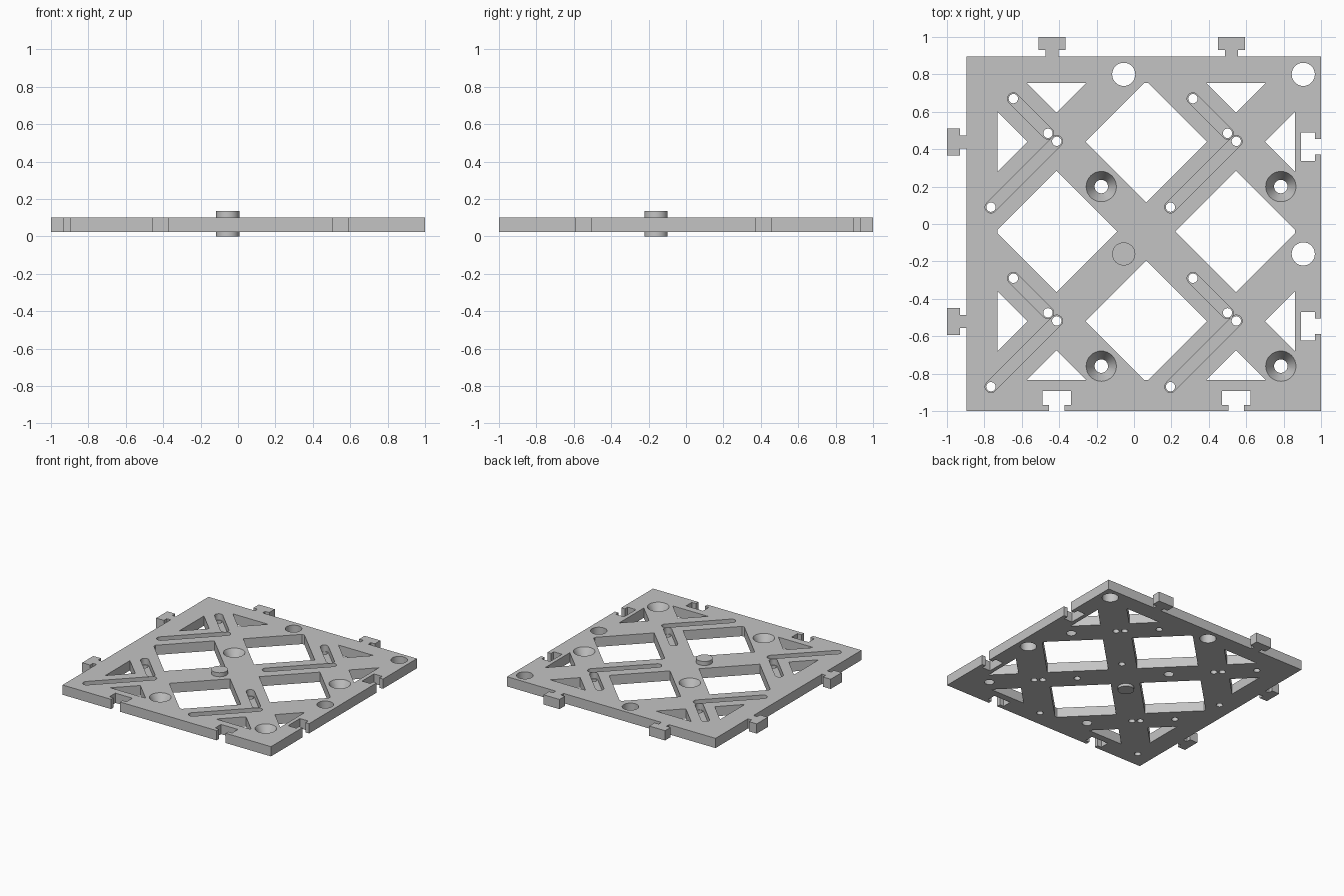
import bpy, bmesh, math
from mathutils import Vector

cube = bpy.data.objects.get("Cube")
if cube:
    bpy.data.objects.remove(cube, do_unlink=True)

BOTTOM, TOP = 0.022, 0.102
LATTICE = Vector((0.065, -0.04))
PITCH = 0.48

grey = bpy.data.materials.new("light grey plastic")
grey.use_nodes = True
colour = (0.55, 0.55, 0.55, 1)
grey.diffuse_color = colour
grey.node_tree.nodes["Principled BSDF"].inputs["Base Color"].default_value = colour


def add_loft(bm, lower, upper, z0, z1):
    """Closed solid between two outlines with equal point counts."""
    a = [bm.verts.new((x, y, z0)) for x, y in lower]
    b = [bm.verts.new((x, y, z1)) for x, y in upper]
    bm.faces.new(a[::-1])
    bm.faces.new(b)
    for i in range(len(a)):
        j = (i + 1) % len(a)
        bm.faces.new((a[i], a[j], b[j], b[i]))


def make_object(name, solids):
    bm = bmesh.new()
    for solid in solids:
        add_loft(bm, *solid)
    bmesh.ops.recalc_face_normals(bm, faces=bm.faces)
    mesh = bpy.data.meshes.new(name)
    bm.to_mesh(mesh)
    bm.free()
    mesh.materials.append(grey)
    obj = bpy.data.objects.new(name, mesh)
    bpy.context.collection.objects.link(obj)
    return obj


def arc(c, r, start=0.0, sweep=math.tau, n=32):
    return [(c[0] + r * math.cos(start + sweep * i / n),
             c[1] + r * math.sin(start + sweep * i / n)) for i in range(n)]


def slot(p, q, r):
    a = math.atan2(q[1] - p[1], q[0] - p[0])
    end = arc(q, r, a - math.pi / 2, math.pi * 16 / 15, 16)
    return end + arc(p, r, a + math.pi / 2, math.pi * 16 / 15, 16)


def tee(c, edge, step, end, neck, head):
    """T-shaped detour along an edge, as (along, across) pairs."""
    half = [(-neck, edge), (-neck, step), (-head, step), (-head, end)]
    return [(c + s, t) for s, t in half] + [(c - s, t) for s, t in half[::-1]]


def clip(points, axis, limit, sign):
    """Keep the part of a polygon on the inner side of a limit."""
    out = []
    for i, q in enumerate(points):
        p = points[i - 1]
        dp, dq = sign * (limit - p[axis]), sign * (limit - q[axis])
        if dp * dq < 0:
            out.append(p.lerp(q, dp / (dp - dq)))
        if dq >= 0:
            out.append(q)
    return out


# Plate outline: sockets on the front and left, tabs on the back and right
socket = (-1, -0.967, -0.892, 0.041, 0.077)
tab = (0.895, 0.929, 1, 0.035, 0.072)
outline = [(-0.895, -1)]
for c in (-0.413, 0.547):
    outline += tee(c, *socket)
outline.append((1, -1))
for c in (-0.547, 0.413):
    outline += [(-v, u) for u, v in tee(c, *socket)]
outline.append((1, 0.895))
for c in (0.522, -0.438):
    outline += tee(c, *tab)[::-1]
outline.append((-0.895, 0.895))
for c in (0.438, -0.522):
    outline += [(-v, u) for u, v in tee(c, *tab)[::-1]]
plate = make_object("lattice_plate", [(outline, outline, BOTTOM, TOP)])

# Diamond windows, trimmed to triangles at the frame
through = []
for i in range(-2, 3):
    for j in range(-2, 3):
        if (i + j) % 2 == 0:
            continue
        c = LATTICE + Vector((i, j)) * PITCH
        shape = [c + Vector(d) * 0.325 for d in ((1, 0), (0, 1), (-1, 0), (0, -1))]
        for axis in (0, 1):
            for sign in (-1, 1):
                shape = clip(shape, axis, LATTICE[axis] + sign * 0.795, sign)
        if len(shape) > 2:
            through.append((shape, shape, -0.1, 0.2))

# Large round holes
for c in ((-0.055, 0.8), (0.905, 0.8), (0.905, -0.16)):
    through.append((arc(c, 0.062), arc(c, 0.062), -0.1, 0.2))

# Countersunk holes, slots and pin holes repeat on a two by two grid
slots = []
for dx in (0, 0.96):
    for dy in (0, -0.96):
        c = (-0.175 + dx, 0.2 + dy)
        slope = 0.045 / (TOP - BOTTOM)
        through.append((arc(c, 0.036 - slope * 0.01), arc(c, 0.081 + slope * 0.01),
                        BOTTOM - 0.01, TOP + 0.01))
        for p, q in (((-0.645, 0.67), (-0.46, 0.485)),
                     ((-0.765, 0.09), (-0.413, 0.442))):
            p, q = [(x + dx, y + dy) for x, y in (p, q)]
            s = slot(p, q, 0.031)
            slots.append((s, s, 0.05, 0.2))
            for end in (p, q):
                through.append((arc(end, 0.025, n=24), arc(end, 0.025, n=24), -0.1, 0.2))

for name, solids in (("slot_cutter", slots), ("hole_cutter", through)):
    cutter = make_object(name, solids)
    cutter.hide_render = True
    mod = plate.modifiers.new(name, "BOOLEAN")
    mod.operation = "DIFFERENCE"
    mod.solver = "EXACT"
    mod.object = cutter
    bpy.context.view_layer.objects.active = plate
    bpy.ops.object.modifier_apply(modifier=mod.name)
    bpy.data.objects.remove(cutter, do_unlink=True)

# Round peg passing through the plate
disc = arc((-0.055, -0.16), 0.062)
peg = make_object("locating_peg", [(disc, disc, 0, 0.135)])

for obj in (plate, peg):
    bpy.ops.object.select_all(action="DESELECT")
    obj.select_set(True)
    bpy.context.view_layer.objects.active = obj
    bpy.ops.object.shade_smooth_by_angle(angle=math.radians(30))
